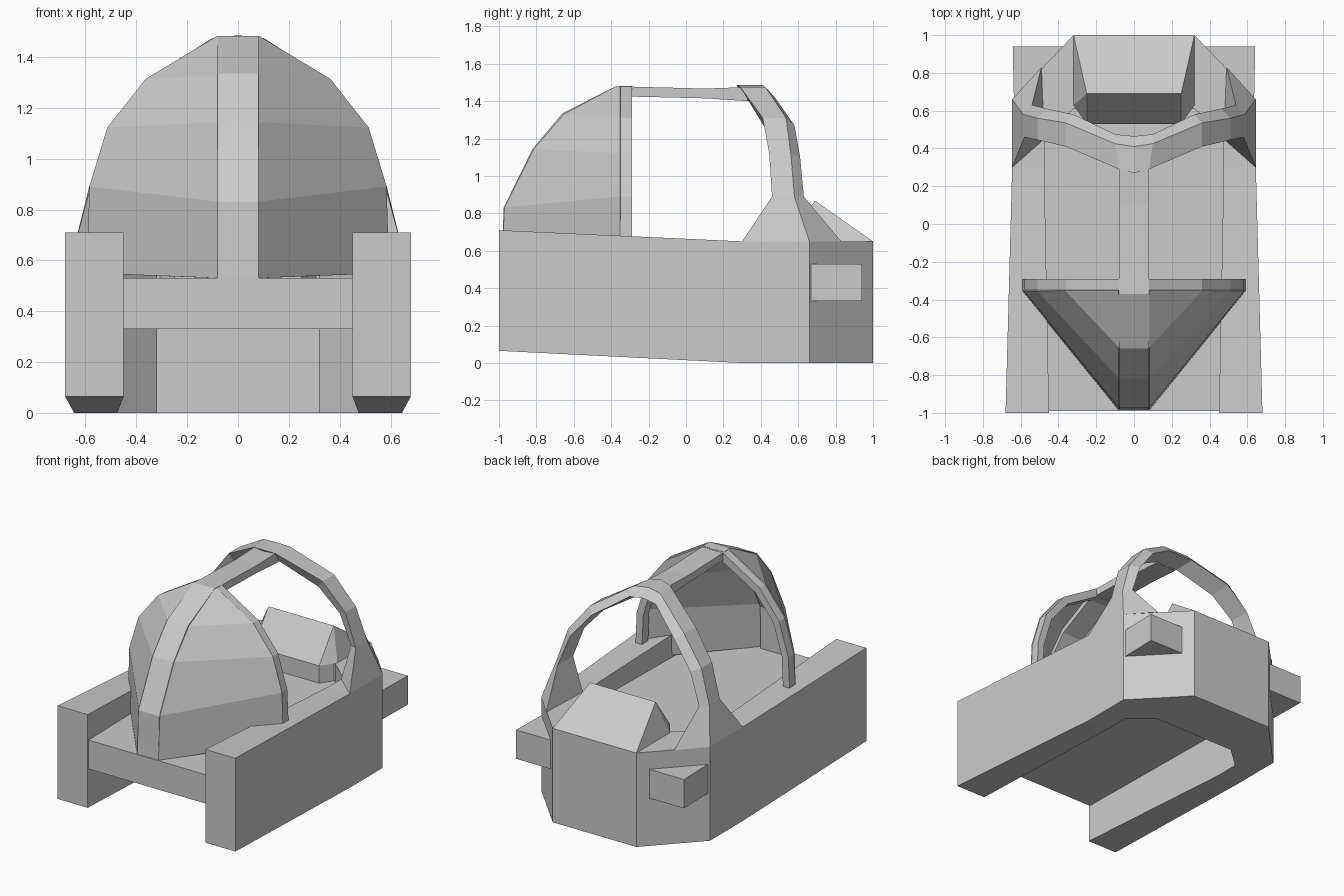
import bpy, bmesh

if "Cube" in bpy.data.objects:
    bpy.data.objects.remove(bpy.data.objects["Cube"])


def finish(name, bm):
    bmesh.ops.recalc_face_normals(bm, faces=bm.faces)
    me = bpy.data.meshes.new(name)
    bm.to_mesh(me)
    bm.free()
    ob = bpy.data.objects.new(name, me)
    bpy.context.collection.objects.link(ob)
    return ob


def loft(name, sections, closed=True):
    """Skin a list of cross-sections; closed sections also get end caps."""
    bm = bmesh.new()
    rings = [[bm.verts.new(p) for p in s] for s in sections]
    n = len(rings[0])
    for a, b in zip(rings, rings[1:]):
        for i in range(n if closed else n - 1):
            j = (i + 1) % n
            bm.faces.new((a[i], a[j], b[j], b[i]))
    if closed:
        bm.faces.new(rings[0])
        bm.faces.new(rings[-1])
    return finish(name, bm)


def both_sides(half):
    """Continue half an arch (ending on x = 0) across the centre."""
    return half + [[(-x, y, z) for x, y, z in s] for s in reversed(half[:-1])]


def hull(name, pts):
    bm = bmesh.new()
    for p in pts:
        bm.verts.new(p)
    bmesh.ops.convex_hull(bm, input=bm.verts)
    bmesh.ops.dissolve_limit(bm, angle_limit=0.01, verts=bm.verts, edges=bm.edges)
    return finish(name, bm)


# U-shaped tub wall: outer xy, inner xy, bottom z, top z
wall = [
    ((.68, -1), (.45, -1), .065, .71),
    ((.645, .3), (.475, .3), 0, .65),
    ((.645, .66), (.475, .47), 0, .65),
    ((.32, 1), (.32, .61), 0, .65),
    ((0, 1), (0, .61), 0, .65),
]
loft("tub_wall", both_sides(
    [[(*o, b), (*o, t), (*i, t), (*i, b)] for o, i, b, t in wall]))

# Floor slab, sticking out as stubs at the back corners
hull("floor_slab", [(s * x, y, z) for s in (-1, 1) for z in (.33, .53)
                    for x, y in ((.6, -.95), (.642, .94))] +
     [(s * .6, -.99, z) for s in (-1, 1) for z in (.33, .53)])

# Headrest wedge
hull("headrest", [p for s in (-1, 1) for p in (
    (s * .25, .69, .867), (s * .32, 1, .65), (s * .32, .63, .65),
    (s * .25, .53, .65), (s * .32, 1, .5), (s * .32, .63, .5), (s * .25, .53, .5))])

# Rear roll hoop with flared feet
loft("rear_hoop", both_sides([
    [(.645, .30, .65), (.645, .66, .65), (.49, .83, .65), (.475, .45, .65)],
    [(.58, .46, .89), (.585, .58, .89), (.54, .63, .89), (.535, .47, .89)],
    [(.51, .445, 1.12), (.51, .56, 1.12), (.46, .61, 1.10), (.46, .455, 1.10)],
    [(.36, .41, 1.31), (.36, .535, 1.31), (.32, .58, 1.27), (.32, .42, 1.26)],
    [(.08, .29, 1.475), (.10, .425, 1.475), (.10, .475, 1.42), (.08, .34, 1.40)],
    [(0, .27, 1.485), (0, .41, 1.485), (0, .465, 1.43), (0, .33, 1.40)],
]))

# Front hoop: outer x,z and inner x,z
arch = [((.59, .66), (.54, .66)), ((.58, .89), (.53, .88)),
        ((.51, 1.12), (.465, 1.10)), ((.36, 1.31), (.325, 1.27)),
        ((.08, 1.478), (.07, 1.42)), ((0, 1.48), (0, 1.42))]
loft("front_hoop", both_sides(
    [[(ox, -.355, oz), (ox, -.29, oz), (ix, -.29, iz), (ix, -.355, iz)]
     for (ox, oz), (ix, iz) in arch]))

# Roof bar joining the hoops
loft("roof_bar", [[(-.08, y, t), (.08, y, t), (.08, y, b), (-.08, y, b)]
                  for y, t, b in ((-.32, 1.478, 1.425), (.1, 1.467, 1.415), (.33, 1.475, 1.40))])

# Windscreen: nose y,z matched with hoop x,z
nose = [(-.98, .53), (-.965, .83), (-.81, 1.14), (-.65, 1.325), (-.37, 1.475)]
rim = [(.59, .55)] + [a[0] for a in arch[1:5]]
shell = loft("windscreen", [
    [(-x, -.35, hz), (-.079, y, z), (.079, y, z), (x, -.35, hz)]
    for (y, z), (x, hz) in zip(nose, rim)], closed=False)
mod = shell.modifiers.new("thickness", "SOLIDIFY")
mod.thickness = .012
mod.offset = 0

# Central rib down the nose: outer y,z and inner y,z
rib = [(-.985, .52, -.93, .52), (-.975, .83, -.925, .82), (-.82, 1.145, -.78, 1.115),
       (-.66, 1.335, -.63, 1.29), (-.37, 1.482, -.36, 1.425), (-.3, 1.48, -.3, 1.42)]
loft("nose_rib", [[(-.08, y, z), (.08, y, z), (.08, iy, iz), (-.08, iy, iz)]
                  for y, z, iy, iz in rib])
